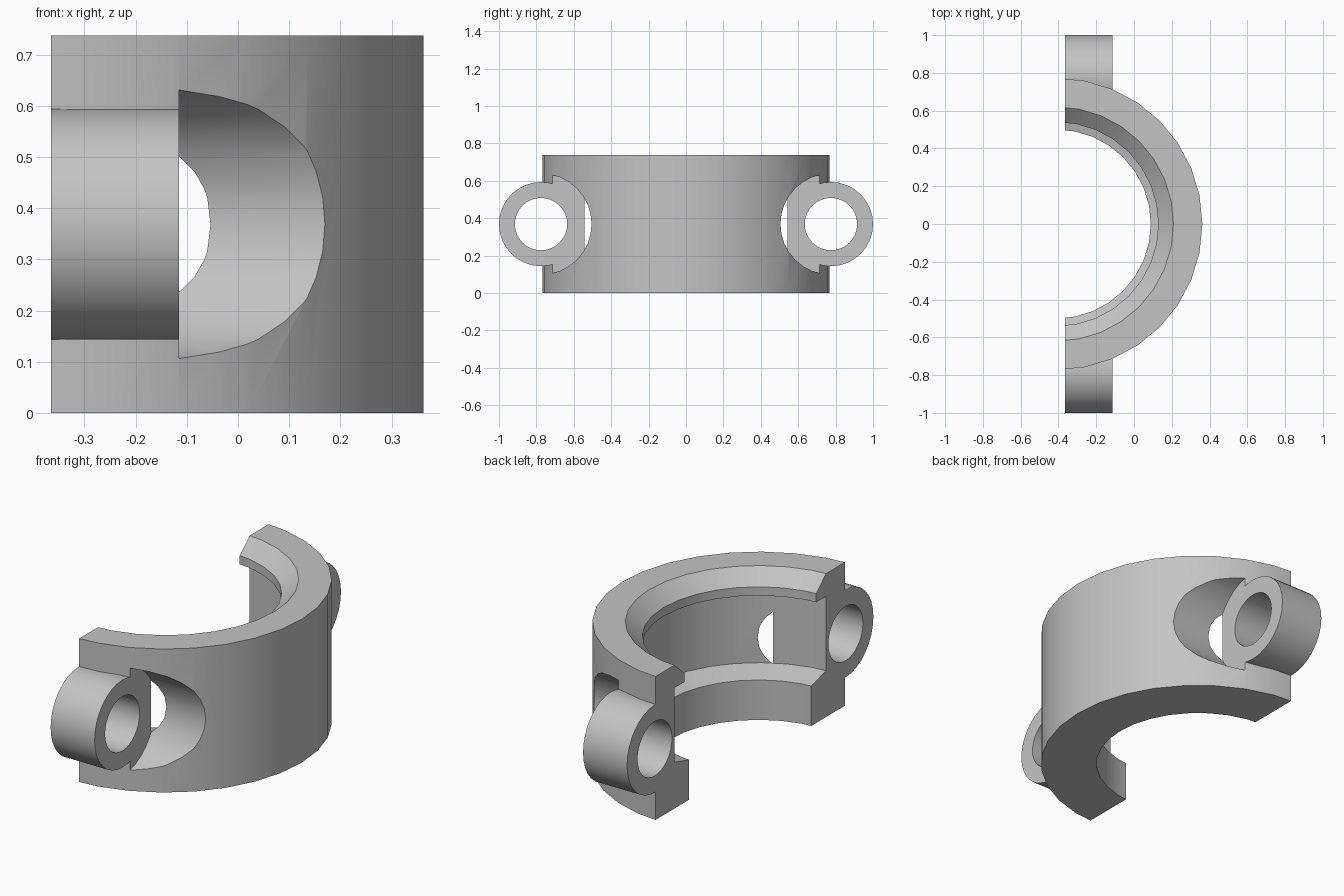
import bpy
import math
from math import radians
from mathutils import Matrix

old = bpy.data.objects.get("Cube")
if old:
    bpy.data.objects.remove(old, do_unlink=True)

import bmesh

# Main dimensions
AXIS_X = -0.411       # ring centre line
OUTER_R = 0.773
HEIGHT = 0.737
CUT_X = -0.365        # plane of the split faces
LUG_END = -0.115
LUG_Y, LUG_Z = 0.775, HEIGHT / 2

metal = bpy.data.materials.new("light_grey_metal")
metal.use_nodes = True
grey = (0.55, 0.55, 0.55, 1)
metal.diffuse_color = grey
metal.node_tree.nodes["Principled BSDF"].inputs["Base Color"].default_value = grey


def add_object(name, bm):
    bmesh.ops.recalc_face_normals(bm, faces=bm.faces)
    mesh = bpy.data.meshes.new(name)
    bm.to_mesh(mesh)
    bm.free()
    mesh.materials.append(metal)
    obj = bpy.data.objects.new(name, mesh)
    bpy.context.collection.objects.link(obj)
    return obj


def lathe(name, profile, steps=32):
    """Closed solid turned about the ring axis; profile is (radius, z)."""
    bm = bmesh.new()
    rings = []
    for r, z in profile:
        rings.append([bm.verts.new((AXIS_X + r * math.cos(math.tau * i / steps),
                                    r * math.sin(math.tau * i / steps), z))
                      for i in range(steps)])
    for a, b in zip(rings, rings[1:]):
        for i in range(steps):
            j = (i + 1) % steps
            bm.faces.new((a[i], a[j], b[j], b[i]))
    bm.faces.new(rings[0])
    bm.faces.new(rings[-1])
    return add_object(name, bm)


def rod(name, radius, x0, x1, y, steps=32):
    """Cylinder along x at lug height."""
    bm = bmesh.new()
    place = Matrix.Translation(((x0 + x1) / 2, y, LUG_Z)) @ Matrix.Rotation(radians(90), 4, "Y")
    bmesh.ops.create_cone(bm, cap_ends=True, segments=steps, radius1=radius,
                          radius2=radius, depth=x1 - x0, matrix=place)
    return add_object(name, bm)


def combine(target, tool, operation):
    """Apply a boolean and discard the tool."""
    tool.hide_render = True
    mod = target.modifiers.new(operation.lower(), "BOOLEAN")
    mod.operation = operation
    mod.solver = "EXACT"
    mod.object = tool
    bpy.ops.object.select_all(action="DESELECT")
    bpy.context.view_layer.objects.active = target
    target.select_set(True)
    bpy.ops.object.modifier_apply(modifier=mod.name)
    bpy.data.objects.remove(tool, do_unlink=True)


# Solid drum with a lug on each side
clamp = lathe("half_ring_clamp", [(OUTER_R, 0), (OUTER_R, HEIGHT)])
for side in (-1, 1):
    combine(clamp, rod("lug", 0.225, -0.6, 0, side * LUG_Y), "UNION")

# Bolt head pockets and bolt holes
for side in (-1, 1):
    combine(clamp, rod("bolt_pocket", 0.27, LUG_END, 0.6, side * LUG_Y), "DIFFERENCE")
    combine(clamp, rod("bolt_hole", 0.14, -0.8, 0.2, side * LUG_Y), "DIFFERENCE")

# Inner cavity: lower flange, groove, upper lip and flared mouth
cavity = [(0.50, -0.1), (0.50, 0.205), (0.62, 0.238), (0.62, 0.62),
          (0.54, 0.62), (0.54, 0.665), (0.62, HEIGHT), (0.734, HEIGHT + 0.1)]
combine(clamp, lathe("cavity", cavity), "DIFFERENCE")

# Split the ring, keeping one half
bm = bmesh.new()
bmesh.ops.create_cube(bm, size=4, matrix=Matrix.Translation((CUT_X - 2, 0, 0)))
combine(clamp, add_object("split_block", bm), "DIFFERENCE")

bpy.ops.object.shade_smooth_by_angle(angle=radians(30))
